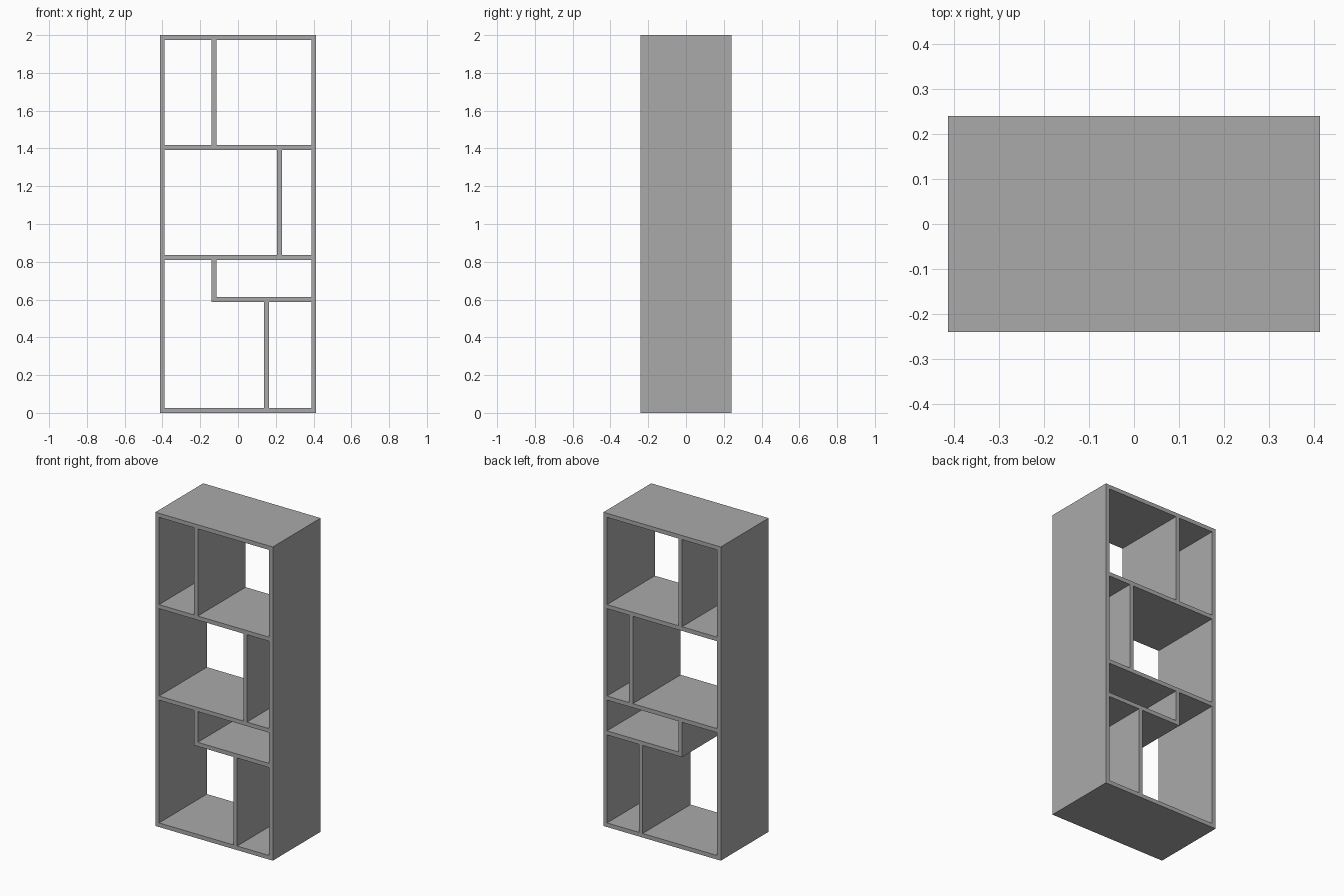
import bpy
import bmesh
from mathutils import Matrix, Vector

old = bpy.data.objects.get("Cube")
if old:
    bpy.data.objects.remove(old, do_unlink=True)

# Overall size and board thickness
HALF_W, HALF_D, HEIGHT, T = 0.414, 0.241, 2.0, 0.026
INNER = HALF_W - T

grey = bpy.data.materials.new("grey board")
grey.use_nodes = True
colour = (0.4, 0.4, 0.4, 1)
grey.diffuse_color = colour
grey.node_tree.nodes["Principled BSDF"].inputs["Base Color"].default_value = colour


def board(name, x0, x1, z0, z1):
    """Full-depth board spanning the given x and z ranges."""
    bm = bmesh.new()
    size = Vector((x1 - x0, 2 * HALF_D, z1 - z0))
    centre = Vector(((x0 + x1) / 2, 0, (z0 + z1) / 2))
    bmesh.ops.create_cube(bm, size=1, matrix=Matrix.LocRotScale(centre, None, size))
    mesh = bpy.data.meshes.new(name)
    bm.to_mesh(mesh)
    bm.free()
    mesh.materials.append(grey)
    bpy.context.collection.objects.link(bpy.data.objects.new(name, mesh))


def shelf(name, z, x0=-INNER, x1=INNER):
    board(name, x0, x1, z - T / 2, z + T / 2)


def divider(name, x, low, high):
    """Upright between the shelves centred at heights low and high."""
    board(name, x - T / 2, x + T / 2, low + T / 2, high - T / 2)


# Outer frame
BOTTOM, TOP = T / 2, HEIGHT - T / 2
board("right_side", -HALF_W, -INNER, T, HEIGHT - T)
board("left_side", INNER, HALF_W, T, HEIGHT - T)
shelf("bottom_panel", BOTTOM, -HALF_W, HALF_W)
shelf("top_panel", TOP, -HALF_W, HALF_W)

# Shelves
LOWER, UPPER, SHORT = 0.822, 1.405, 0.600
STEP_X = -0.128
shelf("lower_shelf", LOWER)
shelf("upper_shelf", UPPER)
shelf("short_shelf", SHORT, STEP_X - T / 2)

# Dividers
divider("top_divider", STEP_X, UPPER, TOP)
divider("middle_divider", 0.219, LOWER, UPPER)
divider("hanging_divider", STEP_X, SHORT, LOWER)
divider("bottom_divider", 0.150, BOTTOM, SHORT)
